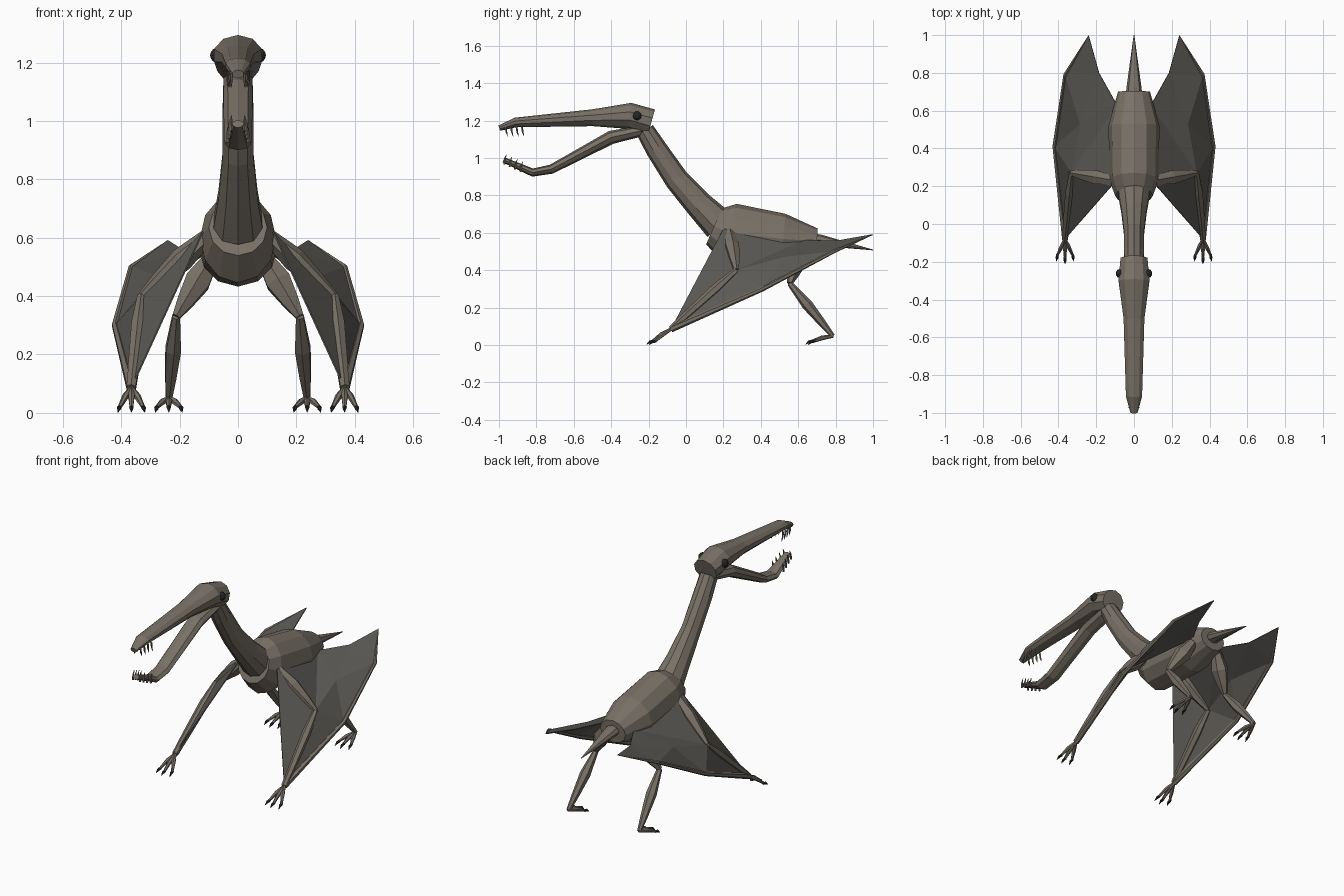
import bpy, bmesh, math
from mathutils import Vector

if "Cube" in bpy.data.objects:
    bpy.data.objects.remove(bpy.data.objects["Cube"])


def material(name, c):
    m = bpy.data.materials.new(name)
    m.diffuse_color = (*c, 1)
    m.use_nodes = True
    m.node_tree.nodes["Principled BSDF"].inputs["Base Color"].default_value = m.diffuse_color
    return m


SKIN = material("skin", (0.19, 0.165, 0.135))
WEB = material("membrane", (0.105, 0.1, 0.09))
DARK = material("dark", (0.02, 0.02, 0.02))


def finish(name, bm, mat, mirror):
    bmesh.ops.recalc_face_normals(bm, faces=bm.faces)
    me = bpy.data.meshes.new(name)
    bm.to_mesh(me)
    bm.free()
    me.materials.append(mat)
    ob = bpy.data.objects.new(name, me)
    bpy.context.collection.objects.link(ob)
    if mirror:
        mod = ob.modifiers.new("mirror", 'MIRROR')
        mod.use_mirror_merge = False
    return ob


def loft(bm, pts, radii, n):
    """Skin rings of n sides along a path; radii are (sideways, upright) pairs or numbers."""
    pts = [Vector(p) for p in pts]
    rings = []
    for i, p in enumerate(pts):
        a, b = pts[max(i - 1, 0)], pts[min(i + 1, len(pts) - 1)]
        t = (b - p).normalized() + (p - a).normalized()
        side = t.cross(Vector((0, 0, 1))).normalized()
        up = side.cross(t).normalized()
        r = radii[i]
        rs, ru = r if isinstance(r, tuple) else (r, r)
        ring = []
        for k in range(n):
            w = 2 * math.pi * k / n
            ring.append(bm.verts.new(p + side * rs * math.sin(w) + up * ru * math.cos(w)))
        rings.append(ring)
    for a, b in zip(rings, rings[1:]):
        for k in range(n):
            bm.faces.new((a[k], a[(k + 1) % n], b[(k + 1) % n], b[k]))
    bm.faces.new(rings[0])
    bm.faces.new(rings[-1])


def tube(name, pts, radii, n=6, mat=SKIN, mirror=False):
    bm = bmesh.new()
    loft(bm, pts, radii, n)
    return finish(name, bm, mat, mirror)


def spine(name, rows, n):
    """Centre-line part from rows of (y, z, half width, half height)."""
    return tube(name, [(0, r[0], r[1]) for r in rows], [(r[2], r[3]) for r in rows], n)


# Trunk, neck and tail
spine("body", [(0.15, 0.635, 0.10, 0.105), (0.23, 0.60, 0.13, 0.16),
               (0.52, 0.567, 0.135, 0.135), (0.70, 0.555, 0.085, 0.068)], 12)
spine("neck", [(-0.22, 1.15, 0.052, 0.05), (-0.16, 1.05, 0.055, 0.058), (-0.05, 0.885, 0.055, 0.065),
               (0.07, 0.75, 0.07, 0.075), (0.18, 0.64, 0.09, 0.09)], 10)
spine("tail", [(0.62, 0.57, 0.05, 0.035), (0.72, 0.56, 0.04, 0.03), (1.0, 0.508, 0.002, 0.002)], 8)

# Head and jaws
spine("upper_jaw", [(-0.185, 1.192, 0.075, 0.07), (-0.30, 1.225, 0.086, 0.07), (-0.50, 1.215, 0.058, 0.045),
                    (-0.91, 1.19, 0.045, 0.026), (-0.998, 1.16, 0.02, 0.015)], 10)
spine("lower_jaw", [(-0.24, 1.145, 0.05, 0.03), (-0.40, 1.11, 0.05, 0.036), (-0.72, 0.94, 0.048, 0.025),
                    (-0.82, 0.922, 0.045, 0.022), (-0.975, 0.99, 0.02, 0.014)], 8)

# Eyes
bm = bmesh.new()
bmesh.ops.create_uvsphere(bm, u_segments=10, v_segments=6, radius=0.025)
bmesh.ops.translate(bm, verts=bm.verts, vec=(0.072, -0.262, 1.225))
finish("eyes", bm, DARK, True)

# Teeth
bm = bmesh.new()
for i in range(4):
    y = -0.965 + 0.029 * i
    x = 0.023 + 0.004 * i
    zl = 0.985 - 0.013 * i
    loft(bm, [(x, y, 1.17), (x, y + 0.004, 1.14), (x, y + 0.012, 1.115)], [0.006, 0.005, 0.001], 5)
    loft(bm, [(x, y - 0.006, zl - 0.02), (x, y - 0.003, zl + 0.012), (x, y + 0.006, zl + 0.035)],
         [0.006, 0.005, 0.001], 5)
finish("teeth", bm, SKIN, True)


def limb(name, a, b, r0, r1, r2, at=0.4):
    """Spindle-shaped limb segment from a to b."""
    a, b = Vector(a), Vector(b)
    tube(name, [a, a.lerp(b, at), a.lerp(b, 0.75), b], [r0, r1, (r1 + r2) * 0.5, r2], 6, SKIN, True)


# Arms and wing fingers
shoulder, elbow, wrist = (0.10, 0.23, 0.61), (0.33, 0.27, 0.40), (0.365, -0.08, 0.085)
wing = [wrist, (0.42, 0.41, 0.30), (0.365, 0.79, 0.50), (0.24, 0.998, 0.59)]
limb("upper_arm", shoulder, elbow, 0.025, 0.042, 0.015)
limb("forearm", elbow, wrist, 0.016, 0.027, 0.017, 0.3)
tube("wing_finger", wing, [0.018, 0.013, 0.01, 0.002], 6, SKIN, True)

# Wing membranes: outline fanned around elbow and a mid-wing point
bm = bmesh.new()
V = [bm.verts.new(p) for p in [(0.12, 0.20, 0.62), *wing, (0.185, 0.80, 0.555), (0.09, 0.63, 0.56),
                               elbow, (0.285, 0.53, 0.47)]]
for f in [(0, 7, 1), (1, 7, 2), (7, 8, 2), (2, 8, 3), (3, 8, 5), (3, 5, 4), (8, 6, 5), (7, 6, 8), (0, 6, 7)]:
    bm.faces.new([V[i] for i in f])
web = finish("wing_membrane", bm, WEB, True)
sol = web.modifiers.new("thickness", 'SOLIDIFY')
sol.thickness = 0.005
sol.offset = 0

# Legs
hip, knee, ankle = (0.09, 0.625, 0.53), (0.212, 0.555, 0.33), (0.237, 0.785, 0.048)
limb("thigh", hip, knee, 0.03, 0.05, 0.016)
limb("shin", knee, ankle, 0.015, 0.03, 0.012)


# Hands and feet with dark claws
def digits(name, root, reach):
    root = Vector(root)
    toes, claws = bmesh.new(), bmesh.new()
    for s in (-1, 0, 1):
        end = Vector((root.x + s * 0.04, root.y - reach + abs(s) * 0.015, 0.02))
        mid = root.lerp(end, 0.5) + Vector((0, 0, 0.005))
        loft(toes, [root, mid, end], [0.009, 0.012, 0.007], 6)
        tip = end + Vector((s * 0.006, -0.032, -0.018))
        loft(claws, [end + Vector((0, 0.006, 0)), end.lerp(tip, 0.4) + Vector((0, 0, 0.004)), tip],
             [0.008, 0.008, 0.001], 5)
    finish(name + "_digits", toes, SKIN, True)
    finish(name + "_claws", claws, DARK, True)


digits("hand", wrist, 0.10)
digits("foot", ankle, 0.115)
